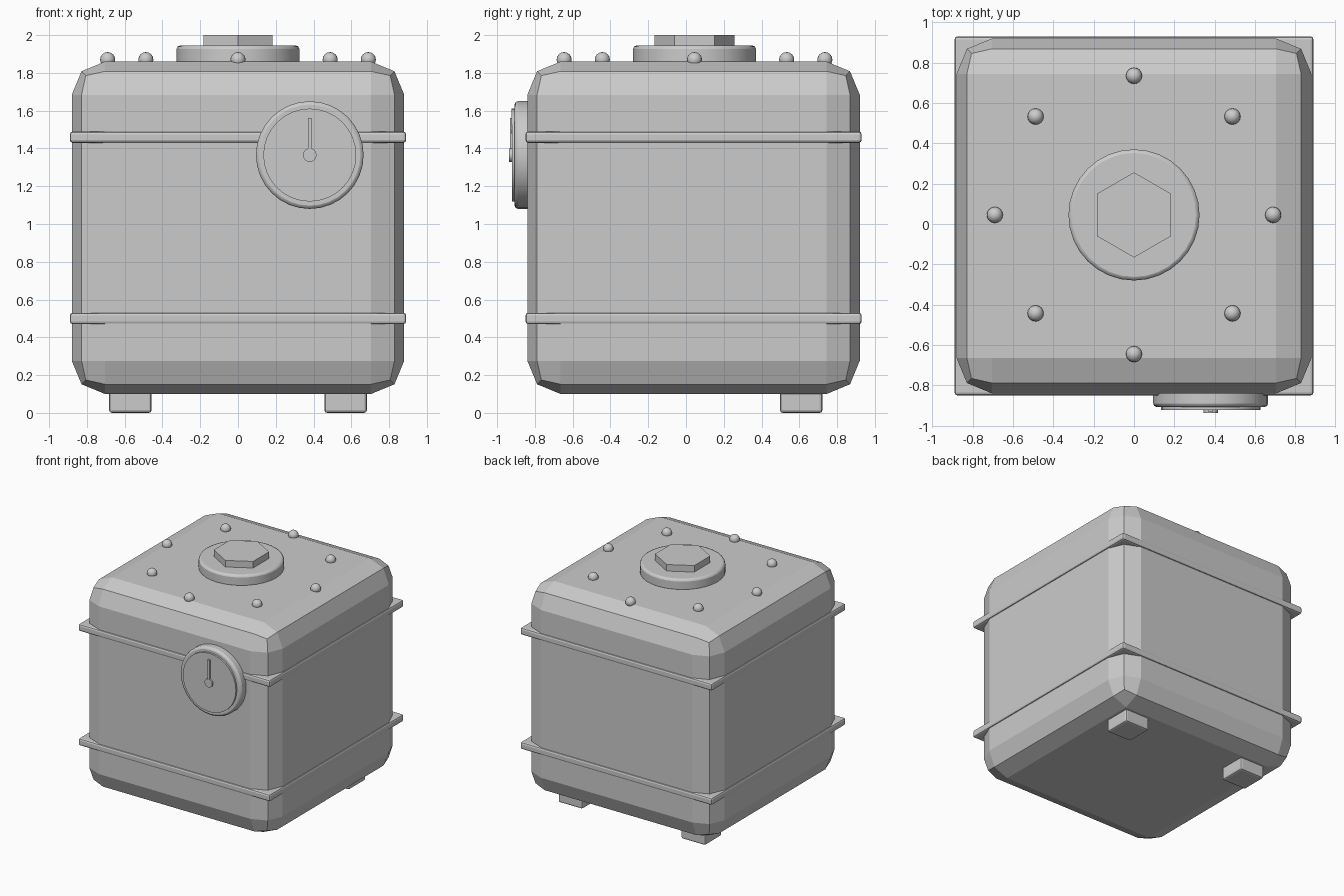
import bpy
from math import pi, sin, cos, radians

if "Cube" in bpy.data.objects:
    bpy.data.objects.remove(bpy.data.objects["Cube"])

CY = 0.04  # tank centre in y


def bevel(o, width, segments):
    m = o.modifiers.new("bevel", 'BEVEL')
    m.width, m.segments = width, segments
    m.limit_method = 'ANGLE'
    m.angle_limit = radians(40)


def box(name, loc, size, width=0, segments=2):
    bpy.ops.mesh.primitive_cube_add(size=1, location=loc)
    o = bpy.context.object
    o.name = name
    o.scale = size
    bpy.ops.object.transform_apply(location=False, rotation=False, scale=True)
    if width:
        bevel(o, width, segments)
    return o


def disc(name, loc, radius, depth, sides=32, rot=(0, 0, 0), width=0):
    bpy.ops.mesh.primitive_cylinder_add(vertices=sides, radius=radius, depth=depth,
                                        location=loc, rotation=rot)
    o = bpy.context.object
    o.name = name
    if sides > 8:
        bpy.ops.object.shade_smooth_by_angle(angle=radians(35))
    if width:
        bevel(o, width, 2)
    return o


# Tank body with chunky two-step bevel
box("tank_body", (0, CY, 0.98), (1.76, 1.76, 1.76), 0.176, 2)

# Square straps around the tank
for name, z in (("lower_band", 0.50), ("upper_band", 1.46)):
    box(name, (0, CY, z), (1.78, 1.78, 0.06), 0.015, 2)

# Two rear feet
for name, x in (("left_foot", -0.57), ("right_foot", 0.57)):
    box(name, (x, 0.61, 0.065), (0.224, 0.224, 0.13), 0.014, 2)

# Filler cap and hex nut (points along y)
disc("filler_cap", (0, CY + 0.005, 1.895), 0.325, 0.10, width=0.018)
disc("hex_nut", (0, CY + 0.005, 1.96), 0.211, 0.08, sides=6)

# Ring of lid rivets
for i in range(8):
    a = i * pi / 4
    bpy.ops.mesh.primitive_uv_sphere_add(segments=16, ring_count=8, radius=0.04,
        location=(0.69 * cos(a), CY + 0.005 + 0.69 * sin(a), 1.87))
    bpy.context.object.name = f"rivet_{i + 1}"
    bpy.ops.object.shade_smooth()

# Pressure gauge on the front
GX, GZ, R = 0.38, 1.365, (pi / 2, 0, 0)
disc("gauge_case", (GX, -0.865, GZ), 0.285, 0.085, rot=R, width=0.018)
disc("gauge_dial", (GX, -0.90, GZ), 0.246, 0.045, rot=R)
disc("gauge_hub", (GX, -0.925, GZ), 0.036, 0.022, sides=16, rot=R)
box("gauge_needle", (GX, -0.925, GZ + 0.10), (0.02, 0.016, 0.19))
